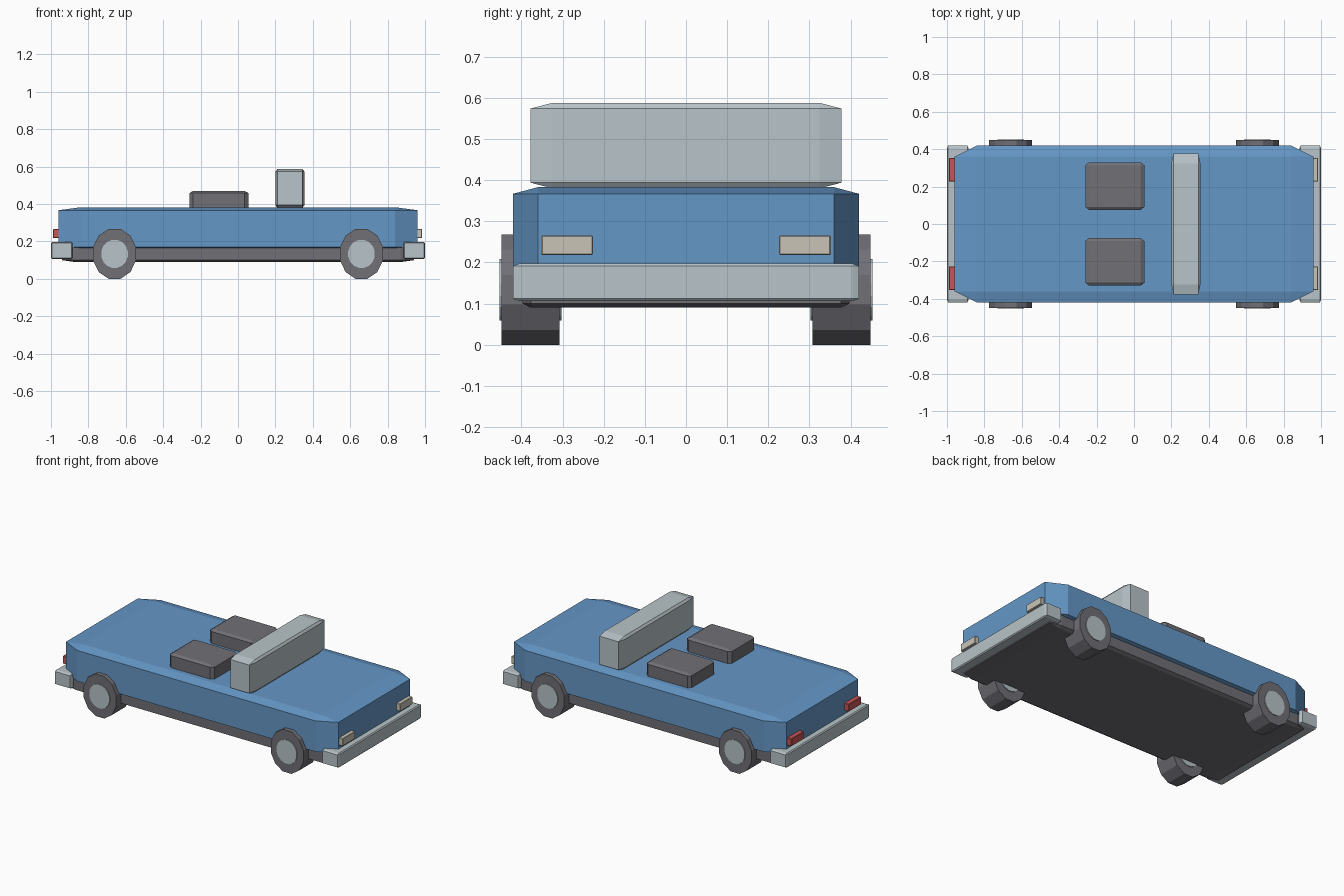
import bpy
import bmesh
import math
from mathutils import Matrix, Vector

if "Cube" in bpy.data.objects:
    bpy.data.objects.remove(bpy.data.objects["Cube"], do_unlink=True)


def material(name, rgb):
    mat = bpy.data.materials.new(name)
    mat.use_nodes = True
    colour = (*rgb, 1)
    mat.diffuse_color = colour
    mat.node_tree.nodes["Principled BSDF"].inputs["Base Color"].default_value = colour
    return mat


blue = material("body blue", (0.13, 0.31, 0.57))
grey = material("dark grey", (0.16, 0.16, 0.18))
silver = material("pale silver", (0.48, 0.55, 0.58))
red = material("tail red", (0.58, 0.09, 0.09))
cream = material("lamp cream", (0.58, 0.55, 0.47))


def finish(name, bm, mat):
    mesh = bpy.data.meshes.new(name)
    bmesh.ops.recalc_face_normals(bm, faces=bm.faces)
    bm.to_mesh(mesh)
    bm.free()
    mesh.materials.append(mat)
    obj = bpy.data.objects.new(name, mesh)
    bpy.context.collection.objects.link(obj)
    return obj


def box(name, low, high, chamfer, mat):
    """Box between two corners, with a different chamfer width on each axis."""
    low, high, cut = Vector(low), Vector(high), Vector(chamfer)
    size = high - low
    bm = bmesh.new()
    bmesh.ops.create_cube(bm, size=1)
    bmesh.ops.scale(bm, verts=bm.verts, vec=[s / c for s, c in zip(size, cut)])
    bmesh.ops.bevel(bm, geom=bm.edges[:], offset=1, segments=1,
                    affect='EDGES', clamp_overlap=False)
    bmesh.ops.scale(bm, verts=bm.verts, vec=cut)
    bmesh.ops.translate(bm, verts=bm.verts, vec=(low + high) / 2)
    return finish(name, bm, mat)


def disc(name, centre, rx, rz, width, sides, mat):
    """Cylinder along y, slightly taller than long, with a flat at the bottom."""
    bm = bmesh.new()
    bmesh.ops.create_cone(bm, cap_ends=True, segments=sides,
                          radius1=1, radius2=1, depth=width)
    bmesh.ops.rotate(bm, verts=bm.verts, matrix=Matrix.Rotation(math.pi / sides, 3, 'Z'))
    bmesh.ops.rotate(bm, verts=bm.verts, matrix=Matrix.Rotation(math.pi / 2, 3, 'X'))
    grow = 1 / math.cos(math.pi / sides)
    bmesh.ops.scale(bm, verts=bm.verts, vec=(rx * grow, 1, rz * grow))
    bmesh.ops.translate(bm, verts=bm.verts, vec=centre)
    return finish(name, bm, mat)


# Body, chassis and windscreen
box("body", (-0.96, -0.42, 0.155), (0.96, 0.42, 0.383), (0.12, 0.06, 0.016), blue)
box("chassis", (-0.94, -0.397, 0.09), (0.94, 0.397, 0.2), (0.07, 0.02, 0.01), grey)
box("windscreen", (0.2, -0.378, 0.38), (0.355, 0.378, 0.588), (0.011, 0.054, 0.014), silver)

# Bumpers
for end, sign in (("front", 1), ("rear", -1)):
    xs = sorted((sign * 0.885, sign))
    box(end + "_bumper", (xs[0], -0.42, 0.106), (xs[1], 0.42, 0.197),
        (0.006, 0.015, 0.006), silver)

# Paired parts on each side
for side, s in (("left", 1), ("right", -1)):
    ys = sorted((s * 0.075, s * 0.33))
    box(side + "_seat", (-0.26, ys[0], 0.35), (0.055, ys[1], 0.47),
        (0.02, 0.016, 0.011), grey)

    ys = sorted((s * 0.226, s * 0.352))
    box(side + "_headlight", (0.94, ys[0], 0.218), (0.985, ys[1], 0.266),
        (0.003, 0.003, 0.003), cream)
    box(side + "_tail_light", (-0.99, ys[0], 0.218), (-0.94, ys[1], 0.266),
        (0.003, 0.003, 0.003), red)

    for end, x in (("front", 0.66), ("rear", -0.66)):
        centre = (x, s * 0.378, 0.134)
        disc(f"{end}_{side}_tyre", centre, 0.115, 0.134, 0.14, 12, grey)
        disc(f"{end}_{side}_hub", centre, 0.071, 0.075, 0.15, 16, silver)
